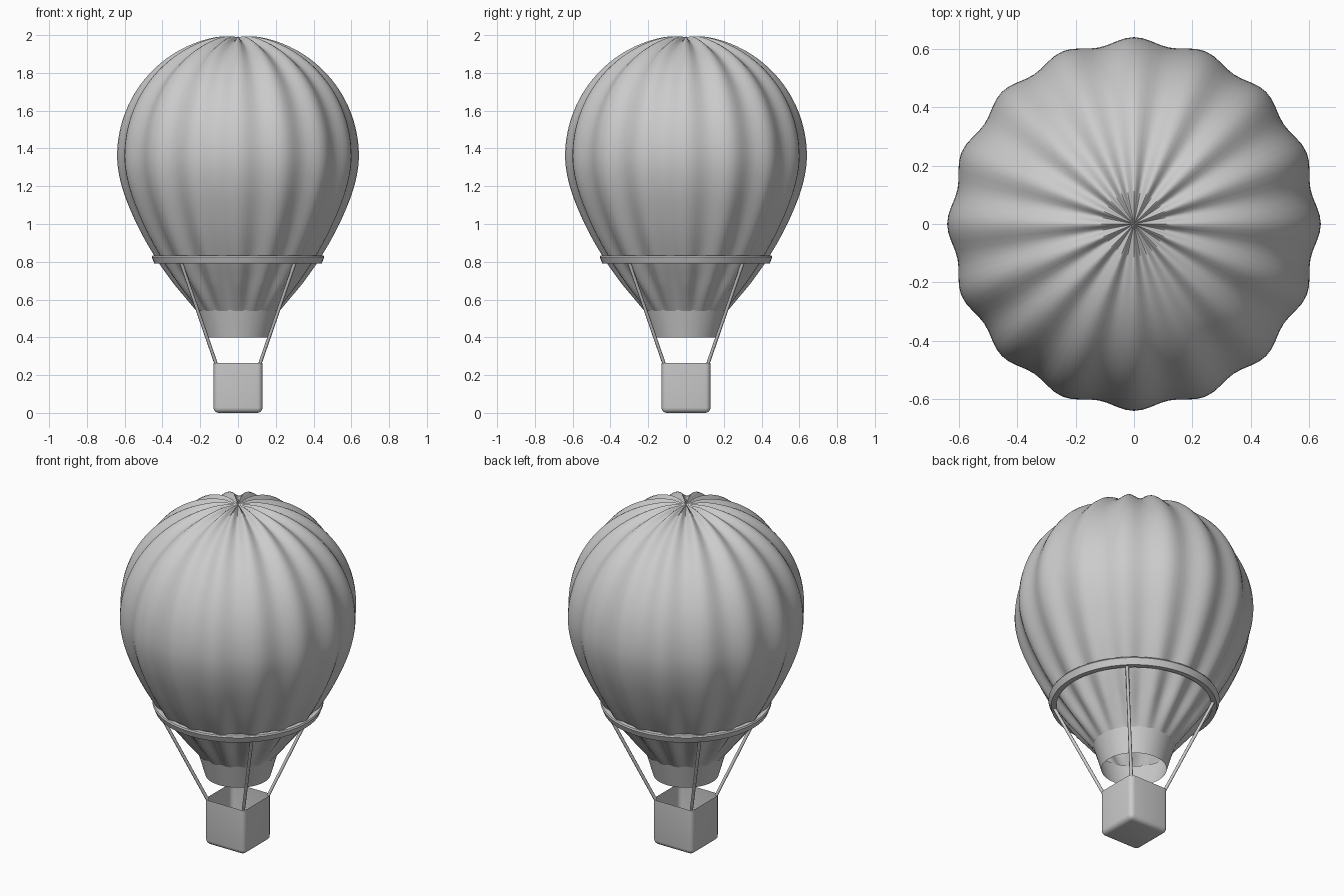
import bpy, bmesh, math
from mathutils import Vector

if "Cube" in bpy.data.objects:
    bpy.data.objects.remove(bpy.data.objects["Cube"])

grey = bpy.data.materials.new("light grey")
grey.diffuse_color = (0.6, 0.6, 0.6, 1)
grey.use_nodes = True
grey.node_tree.nodes["Principled BSDF"].inputs["Base Color"].default_value = grey.diffuse_color


def finish(name, bm, angle=40):
    me = bpy.data.meshes.new(name)
    bm.to_mesh(me)
    bm.free()
    ob = bpy.data.objects.new(name, me)
    bpy.context.collection.objects.link(ob)
    me.materials.append(grey)
    bpy.ops.object.select_all(action='DESELECT')
    ob.select_set(True)
    bpy.context.view_layer.objects.active = ob
    bpy.ops.object.shade_smooth_by_angle(angle=math.radians(angle))
    return ob


def lathe(name, rows, segs, closed=False, angle=40):
    """rows: list of functions theta -> (radius, z)"""
    bm = bmesh.new()
    rings = []
    for f in rows:
        ring = []
        for i in range(segs):
            t = 2 * math.pi * i / segs
            r, z = f(t)
            ring.append(bm.verts.new((r * math.cos(t), r * math.sin(t), z)))
        rings.append(ring)
    pairs = list(zip(rings, rings[1:]))
    if closed:
        pairs.append((rings[-1], rings[0]))
    for a, b in pairs:
        for i in range(segs):
            j = (i + 1) % segs
            bm.faces.new((a[i], a[j], b[j], b[i]))
    bmesh.ops.remove_doubles(bm, verts=bm.verts, dist=1e-5)
    return finish(name, bm, angle)


# Envelope profile: splined lower cone, then a spherical crown
R, CZ = 0.628, 1.36
low = [(0.19, 0.50), (0.217, 0.54), (0.262, 0.60), (0.345, 0.71), (0.428, 0.83),
       (0.523, 1.0), (0.60, 1.19), (R, CZ), (0.60, 1.53)]
prof = []
for k in range(1, len(low) - 2):
    p0, p1, p2, p3 = (Vector(p) for p in low[k - 1:k + 3])
    for s in range(6):
        t = s / 6
        prof.append(0.5 * (2 * p1 + (p2 - p0) * t + (2 * p0 - 5 * p1 + 4 * p2 - p3) * t * t
                           + (3 * p1 - p0 - 3 * p2 + p3) * t ** 3))
for s in range(33):
    a = math.pi / 2 * s / 32
    prof.append(Vector((R * math.cos(a), CZ + R * math.sin(a))))
prof[-1].x = 0

# Sixteen gores bulge along the profile normal
rows = []
for k, p in enumerate(prof):
    d = prof[min(k + 1, len(prof) - 1)] - prof[max(k - 1, 0)]
    n = Vector((d.y, -d.x)).normalized()
    amp = 0.012 * min(1, p.x / 0.10) * min(1, 0.25 + (p.y - 0.54) / 0.2)
    rows.append(lambda t, p=p, n=n, amp=amp: tuple(p + n * amp * math.cos(16 * t))
                if p.x > 0 else (0.0, p.y + 0.002))
lathe("envelope", rows, 128, angle=60)

# Skirt: plain open cone at the mouth
lathe("skirt", [lambda t, p=p: p for p in [(0.175, 0.40), (0.195, 0.47), (0.217, 0.545)]], 64)

# Load ring: tilted band around the envelope
band = [(0.415, 0.79), (0.443, 0.79), (0.457, 0.825), (0.453, 0.833), (0.428, 0.833)]
lathe("load_ring", [lambda t, p=p: p for p in band], 64, closed=True, angle=30)

# Four ropes from the basket corners to the ring
for i, (sx, sy) in enumerate([(1, 1), (-1, 1), (-1, -1), (1, -1)]):
    a, b = Vector((sx * 0.116, sy * 0.116, 0.26)), Vector((sx * 0.303, sy * 0.303, 0.80))
    bm = bmesh.new()
    bmesh.ops.create_cone(bm, cap_ends=True, segments=8, radius1=0.009, radius2=0.009,
                          depth=(b - a).length)
    rot = (b - a).to_track_quat('Z', 'Y').to_matrix().to_4x4()
    rot.translation = (a + b) / 2
    bmesh.ops.transform(bm, matrix=rot, verts=bm.verts)
    finish("rope_%d" % (i + 1), bm, 50)

# Basket: rounded open box
bm = bmesh.new()
bmesh.ops.create_cube(bm, size=1)
for v in bm.verts:
    v.co = Vector((v.co.x * 0.26, v.co.y * 0.26, (v.co.z + 0.5) * 0.265))
top = [f for f in bm.faces if f.normal.z > 0.9]
bmesh.ops.delete(bm, geom=top, context='FACES_ONLY')
edges = [e for e in bm.edges if not e.is_boundary]
bmesh.ops.bevel(bm, geom=edges, offset=0.028, segments=4, profile=0.5, affect='EDGES')
finish("basket", bm, 50)
